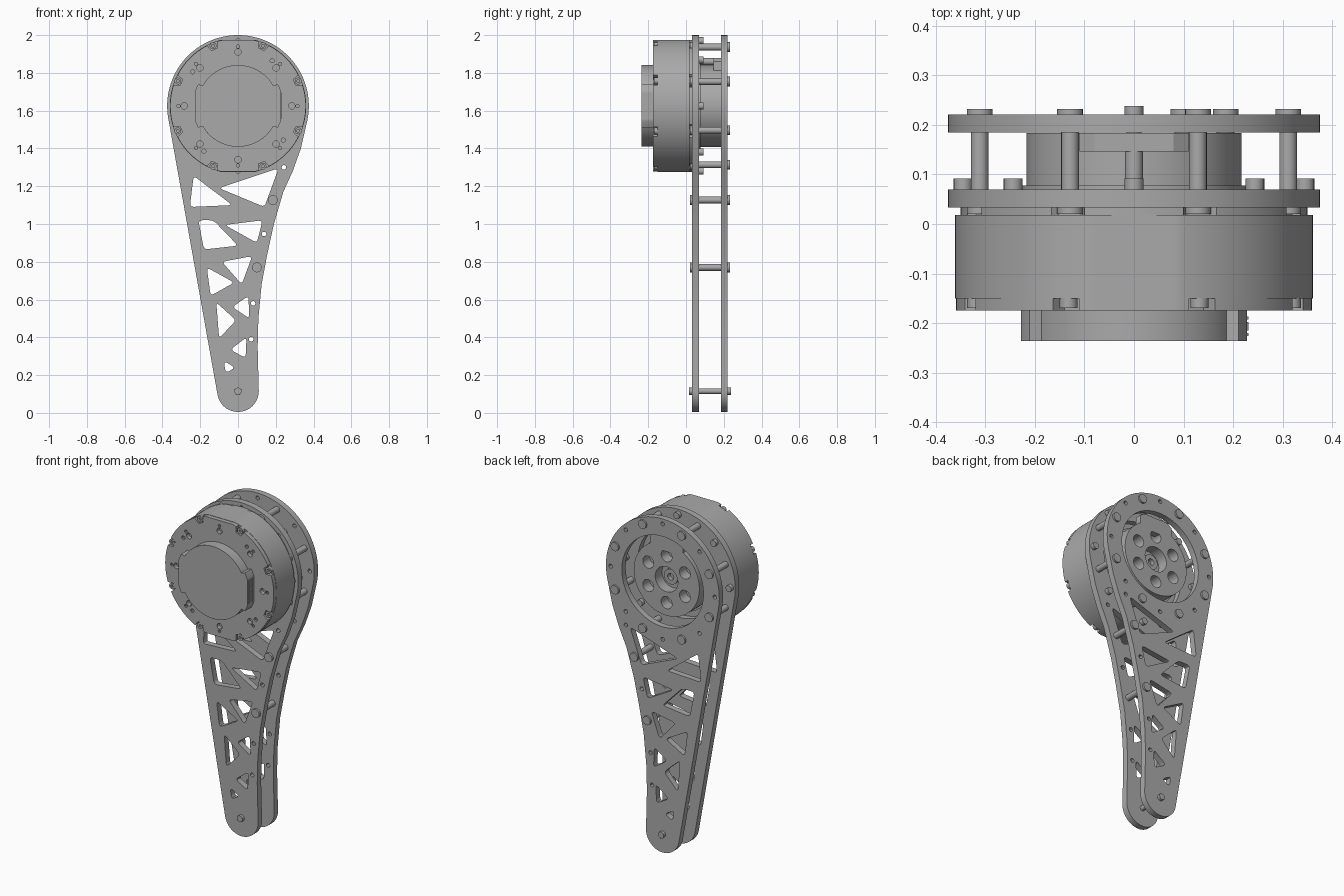
import bpy, bmesh
from math import sin, cos, pi, radians, degrees
from mathutils import Matrix, Vector

if "Cube" in bpy.data.objects:
    bpy.data.objects.remove(bpy.data.objects["Cube"])

grey = bpy.data.materials.new("machined grey")
grey.use_nodes = True
grey.diffuse_color = (0.4, 0.4, 0.4, 1)
grey.node_tree.nodes["Principled BSDF"].inputs["Base Color"].default_value = (0.4, 0.4, 0.4, 1)

HUB_Z = 1.625          # height of the motor axis
FOOT_Z = 0.115         # height of the lower pivot


def prism(name, loops, y0, y1, bevel=0):
    """Extrude x-z loops from y0 to y1; inner loops become holes."""
    curve = bpy.data.curves.new(name, "CURVE")
    curve.dimensions = "2D"
    curve.fill_mode = "BOTH"
    curve.extrude = (y1 - y0) / 2
    for loop in loops:
        spline = curve.splines.new("POLY")
        spline.points.add(len(loop) - 1)
        for p, (x, z) in zip(spline.points, loop):
            p.co = (x, z, 0, 1)
        spline.use_cyclic_u = True
    temp = bpy.data.objects.new(name + " curve", curve)
    bpy.context.collection.objects.link(temp)
    bpy.context.view_layer.update()
    graph = bpy.context.evaluated_depsgraph_get()
    mesh = bpy.data.meshes.new_from_object(temp.evaluated_get(graph))
    bpy.data.objects.remove(temp)
    mesh.transform(Matrix.Translation((0, (y0 + y1) / 2, 0)) @ Matrix.Rotation(pi / 2, 4, "X"))
    bm = bmesh.new()
    bm.from_mesh(mesh)
    bmesh.ops.remove_doubles(bm, verts=bm.verts, dist=0.0001)
    bmesh.ops.recalc_face_normals(bm, faces=bm.faces)
    bm.to_mesh(mesh)
    bm.free()
    mesh.shade_smooth()
    mesh.set_sharp_from_angle(angle=radians(30))
    mesh.materials.clear()
    mesh.materials.append(grey)
    obj = bpy.data.objects.new(name, mesh)
    bpy.context.collection.objects.link(obj)
    if bevel:
        mod = obj.modifiers.new("edge", "BEVEL")
        mod.width, mod.segments, mod.limit_method = bevel, 3, "ANGLE"
        mod.angle_limit = radians(50)
    return obj


def circle(x, z, r, n=24):
    return [(x + r * cos(2 * pi * i / n), z + r * sin(2 * pi * i / n)) for i in range(n)]


def circles(centres, r, n=20):
    return [circle(x, z, r, n) for x, z in centres]


def ring(radius, count, start=0):
    """Points evenly spaced around the motor axis."""
    angles = [radians(start) + 2 * pi * i / count for i in range(count)]
    return [(radius * cos(a), HUB_Z + radius * sin(a)) for a in angles]


def arc(z, r, a0, a1, n):
    angles = [radians(a0 + (a1 - a0) * i / n) for i in range(n + 1)]
    return [(r * cos(a), z + r * sin(a)) for a in angles]


def polar(radius_at, n=240):
    """Outline around the motor axis from a radius rule in degrees."""
    return [(radius_at(360 * i / n) * cos(2 * pi * i / n),
             HUB_Z + radius_at(360 * i / n) * sin(2 * pi * i / n)) for i in range(n)]


def rounded(corners, d=0.022):
    """Soften each corner of a polygon with a short curve."""
    pts = [Vector(c) for c in corners]
    out = []
    for i, p in enumerate(pts):
        a = p + (pts[i - 1] - p).normalized() * d
        b = p + (pts[(i + 1) % len(pts)] - p).normalized() * d
        for k in range(5):
            t = k / 4
            q = a * (1 - t) ** 2 + p * 2 * t * (1 - t) + b * t * t
            out.append((q.x, q.y))
    return out


# Side plates: round head, straight edge, round foot, curved edge
curved_edge = [(0.104, 0.35), (0.108, 0.5), (0.125, 0.68), (0.155, 0.84),
               (0.19, 1.0), (0.24, 1.17), (0.29, 1.28), (0.333, 1.4)]
outline = arc(HUB_Z, 0.375, -14, 190, 80) + arc(FOOT_Z, 0.11, 190, 360, 30) + curved_edge
windows = [
    [(-0.235, 1.255), (-0.03, 1.1), (-0.255, 1.09)],
    [(-0.1, 1.19), (0.215, 1.295), (0.14, 1.09)],
    [(-0.21, 1.02), (-0.13, 1.02), (0, 0.885), (-0.18, 0.865)],
    [(-0.07, 0.995), (0.13, 1.02), (0.1, 0.9)],
    [(-0.165, 0.77), (-0.02, 0.69), (-0.145, 0.62)],
    [(-0.085, 0.8), (0.075, 0.83), (0.02, 0.68)],
    [(-0.115, 0.585), (-0.01, 0.49), (-0.1, 0.395)],
    [(0.055, 0.62), (-0.03, 0.56), (0.06, 0.5)],
    [(0.045, 0.4), (-0.04, 0.335), (0.04, 0.29)],
    [(-0.075, 0.275), (-0.015, 0.24), (-0.065, 0.21)],
]
edge_holes = [(0.243, 1.3), (0.138, 0.947), (0.08, 0.58), (0.07, 0.39)]
plate = ([outline, circle(0, HUB_Z, 0.27, 96)] + [rounded(w) for w in windows]
         + circles(edge_holes + ring(0.345, 8), 0.012, 12))
prism("front_plate", plate, 0.033, 0.07)
prism("back_plate", plate, 0.185, 0.221)

# Standoffs with bolt heads on both outer faces
posts = ring(0.337, 8, 22.5) + [(0.185, 1.127), (0.1, 0.77)]
prism("standoffs", circles(posts, 0.018), 0.05, 0.2)
prism("front_bolt_heads", circles(posts, 0.026), 0.02, 0.034)
prism("back_bolt_heads", circles(posts, 0.026), 0.22, 0.232)
prism("mounting_screws", circles(ring(0.345, 8), 0.019), 0.06, 0.092)

# Lower pivot
prism("pivot_pin", [circle(0, FOOT_Z, 0.015)], 0.018, 0.236)
prism("pivot_front_head", [circle(0, FOOT_Z, 0.019)], 0.016, 0.034, 0.003)
prism("pivot_back_head", [circle(0, FOOT_Z, 0.019)], 0.22, 0.238, 0.003)


# Motor housing, flattened at top and bottom
def housing(angle):
    return min(0.361, 0.35 / max(abs(sin(radians(angle))), 0.01))


def notched(angle):
    near_screw = abs((angle % 45) - 22.5) < 3.4
    return 0.325 if near_screw else housing(angle) - 0.002


prism("motor_body", [polar(housing)], -0.15, 0.018)
dimples = (circles(ring(0.285, 8), 0.017, 12) + circles(ring(0.315, 8), 0.009, 10)
           + circles(ring(0.3, 4, 53), 0.011, 10))
prism("motor_face", [polar(notched)] + dimples, -0.175, -0.149)
prism("motor_screws", [circle(x, z, 0.018) for x, z in ring(0.345, 8, 22.5)]
      + [circle(x, z, 0.008, 6) for x, z in ring(0.345, 8, 22.5)], -0.17, -0.149)
prism("motor_rear_lip", [polar(lambda a: 0.335 if abs((a % 45) - 22.5) < 6 else 0.35)], 0.015, 0.034)


# Front cap with widened sides
def cap(angle):
    c = abs(cos(radians(angle)))
    return min(0.228 / c, 0.24) if c > cos(radians(29)) else 0.216


prism("motor_cap", [polar(cap)], -0.236, -0.174, 0.009)
socket = [(0.2, HUB_Z - 0.07), (0.231, HUB_Z - 0.07), (0.231, HUB_Z + 0.07), (0.2, HUB_Z + 0.07)]
prism("socket_lower_wall", [socket], -0.193, -0.187)
prism("socket_upper_wall", [socket], -0.226, -0.22)
pins = [[(0.2, HUB_Z + z - 0.012), (0.231, HUB_Z + z - 0.012),
         (0.231, HUB_Z + z + 0.012), (0.2, HUB_Z + z + 0.012)] for z in (-0.05, -0.015, 0.02, 0.055)]
prism("socket_pins", pins, -0.215, -0.198)

# Output hub with ring of bores
prism("hub_base", [circle(0, HUB_Z, 0.228, 96)], 0.03, 0.078)
prism("hub_core", [circle(0, HUB_Z, 0.217, 96)], 0.075, 0.12)
prism("hub_face", [circle(0, HUB_Z, 0.217, 96), circle(0, HUB_Z, 0.075, 48)]
      + circles(ring(0.14, 6, 30), 0.036, 32), 0.119, 0.184)
prism("hub_centre", [circle(0, HUB_Z, 0.045, 32), circle(0, HUB_Z, 0.02)], 0.119, 0.145)
prism("stop_tab", [[(-0.11, 1.79), (0.11, 1.79), (0.11, 1.86), (0.08, 1.88),
                    (-0.08, 1.88), (-0.11, 1.86)]], 0.146, 0.184)
prism("stop_pin", [circle(0, 1.86, 0.018)], 0.03, 0.147)
